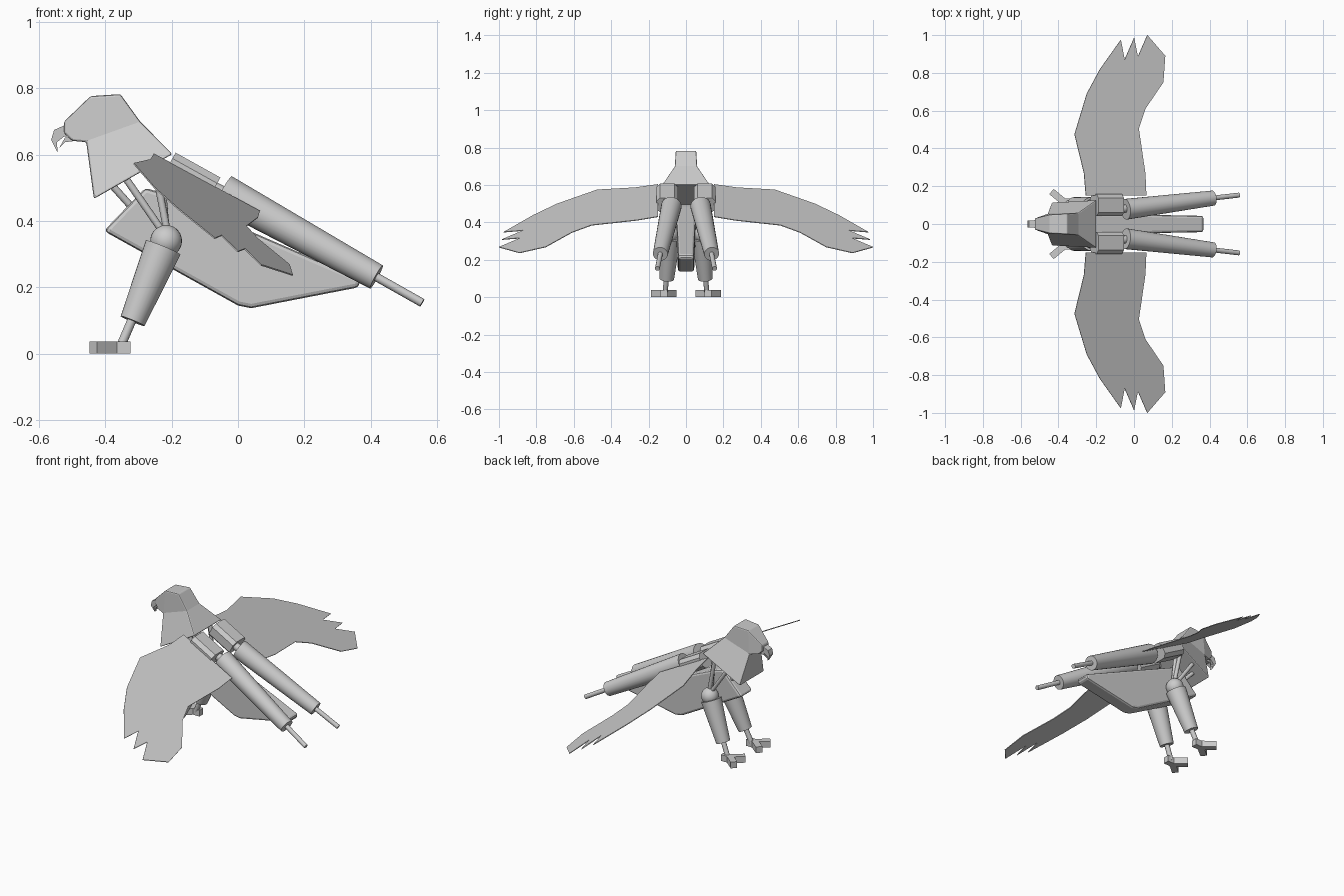
import bpy, bmesh
from math import cos, sin, pi, atan2
from mathutils import Vector

if "Cube" in bpy.data.objects:
    bpy.data.objects.remove(bpy.data.objects["Cube"])


def finish(name, bm, bevel=0.0, smooth=False):
    bmesh.ops.recalc_face_normals(bm, faces=bm.faces)
    me = bpy.data.meshes.new(name)
    bm.to_mesh(me)
    bm.free()
    ob = bpy.data.objects.new(name, me)
    bpy.context.collection.objects.link(ob)
    if bevel:
        mod = ob.modifiers.new("bevel", "BEVEL")
        mod.width, mod.segments = bevel, 2
    if smooth:
        bpy.ops.object.select_all(action='DESELECT')
        bpy.context.view_layer.objects.active = ob
        ob.select_set(True)
        bpy.ops.object.shade_smooth_by_angle(angle=0.6)
    return ob


def slab(name, pts, bevel=0.0):
    """Side profile of (x, z, half width), closed across y."""
    bm = bmesh.new()
    a = [bm.verts.new((x, -w, z)) for x, z, w in pts]
    b = [bm.verts.new((x, w, z)) for x, z, w in pts]
    bm.faces.new(a)
    bm.faces.new(b[::-1])
    n = len(pts)
    for i in range(n):
        j = (i + 1) % n
        bm.faces.new((a[i], b[i], b[j], a[j]))
    return finish(name, bm, bevel)


def tube(name, p, q, r1, r2, sides=24, smooth=True):
    p, q = Vector(p), Vector(q)
    d = q - p
    bm = bmesh.new()
    bmesh.ops.create_cone(bm, cap_ends=True, segments=sides, radius1=r1,
                          radius2=r2, depth=d.length)
    m = d.to_track_quat('Z', 'Y').to_matrix().to_4x4()
    m.translation = (p + q) / 2
    bm.transform(m)
    return finish(name, bm, smooth=smooth)


def prism(name, p, q, hy, hz, chamfer):
    """Chamfered box running from p to q in an xz plane."""
    p, q = Vector(p), Vector(q)
    d = (q - p).normalized()
    up = Vector((-d.z, 0, d.x))
    side = Vector((0, 1, 0))
    c = chamfer
    sec = [(hy, hz - c), (hy - c, hz), (c - hy, hz), (-hy, hz - c),
           (-hy, c - hz), (c - hy, -hz), (hy - c, -hz), (hy, c - hz)]
    bm = bmesh.new()
    rings = [[bm.verts.new(o + side * u + up * v) for u, v in sec] for o in (p, q)]
    for r in rings:
        bm.faces.new(r)
    for i in range(8):
        j = (i + 1) % 8
        bm.faces.new((rings[0][i], rings[0][j], rings[1][j], rings[1][i]))
    return finish(name, bm)


# Body hull
slab("body", [(-.405, .37, .055), (-.28, .50, .055), (-.23, .485, .055),
              (.37, .225, .043), (.365, .20, .043), (.04, .137, .043),
              (0, .145, .043)], bevel=.014)

# Head with flared collar: (x, z, half width)
bm = bmesh.new()
pts = [(-.435, .467, .115), (-.198, .602, .128), (-.295, .70, .06),
       (-.355, .783, .055), (-.445, .777, .05), (-.525, .70, .03),
       (-.525, .665, .03), (-.50, .642, .035), (-.458, .638, .055)]
L = [bm.verts.new((x, -w, z)) for x, z, w in pts]
R = [bm.verts.new((x, w, z)) for x, z, w in pts]
for v in (L, R):
    for f in ((0, 1, 2, 8), (2, 3, 4, 8), (4, 5, 6, 7, 8)):
        bm.faces.new([v[i] for i in f])
for i in range(9):
    j = (i + 1) % 9
    bm.faces.new((L[i], R[i], R[j], L[j]))
finish("head", bm, bevel=.006)

# Beak
slab("upper_beak", [(-.50, .69, .02), (-.525, .688, .02), (-.555, .675, .019),
                    (-.564, .645, .017), (-.545, .608, .008),
                    (-.546, .638, .017), (-.525, .655, .02), (-.50, .655, .02)])
slab("lower_beak", [(-.49, .655, .015), (-.522, .652, .015), (-.54, .62, .008),
                    (-.522, .638, .014), (-.49, .642, .015)])

# Wing outline in plan (x, y); the sheet lies on one tilted plane
WING = [(-.255, .15), (-.265, .27), (-.315, .475), (-.25, .69), (-.18, .82),
        (-.07, .975), (-.05, .87), (0, .985), (.02, .885), (.07, 1.0),
        (.165, .89), (.155, .75), (.06, .61), (.025, .505), (.06, .265), (.065, .15)]

for s, tag in ((1, "left"), (-1, "right")):
    # Wing
    bm = bmesh.new()
    bm.faces.new([bm.verts.new((x, s * y, .605 - .54 * (x + .26) - .188 * (y - .15)))
                  for x, y in WING])
    wing = finish("wing_" + tag, bm)
    mod = wing.modifiers.new("thickness", "SOLIDIFY")
    mod.thickness, mod.offset = .004, 0

    # Back tube, its mounting block and end rod
    prism("tube_mount_" + tag, (-.21, s * .1, .567), (-.075, s * .1, .492), .058, .045, .02)
    tube("tube_joint_" + tag, (-.11, s * .082, .515), (-.03, s * .082, .475), .022, .022)
    tube("back_tube_" + tag, (-.045, s * .078, .487), (.418, s * .137, .231), .055, .04)
    tube("tube_rod_" + tag, (.40, s * .135, .241), (.556, s * .153, .153), .013, .013, 12)

    # Hip ball, thigh and shank
    bm = bmesh.new()
    bmesh.ops.create_uvsphere(bm, u_segments=24, v_segments=14, radius=.048)
    bmesh.ops.translate(bm, verts=bm.verts, vec=(-.217, s * .085, .34))
    finish("hip_" + tag, bm, smooth=True)
    tube("thigh_" + tag, (-.226, s * .085, .32), (-.318, s * .103, .098), .057, .039)
    tube("shank_" + tag, (-.312, s * .103, .12), (-.355, s * .112, .02), .014, .014, 12)

    # Struts from hip and chest up to the collar
    for i, (p, q) in enumerate((((-.215, .085, .35), (-.35, .09, .545)),
                                ((-.21, .085, .35), (-.255, .09, .58)),
                                ((-.215, .07, .35), (-.235, .075, .58)),
                                ((-.31, .03, .43), (-.40, .05, .53)))):
        tube(f"strut_{tag}_{i + 1}", (p[0], s * p[1], p[2]), (q[0], s * q[1], q[2]),
             .011, .011, 12)

    # Foot with three block toes
    for i, (tx, ty) in enumerate(((-.437, .172), (-.437, .066), (-.325, .118))):
        a, b = Vector((-.372, s * .118, 0)), Vector((tx, s * ty, 0))
        d = (b - a).normalized()
        n = Vector((-d.y, d.x, 0)) * .018
        a -= d * .012
        bm = bmesh.new()
        base = [bm.verts.new(v) for v in (a + n, b + n, b - n, a - n)]
        f = bm.faces.new(base)
        up = bmesh.ops.extrude_face_region(bm, geom=[f])["geom"]
        bmesh.ops.translate(bm, vec=(0, 0, .037),
                            verts=[v for v in up if isinstance(v, bmesh.types.BMVert)])
        finish(f"toe_{tag}_{i + 1}", bm)
